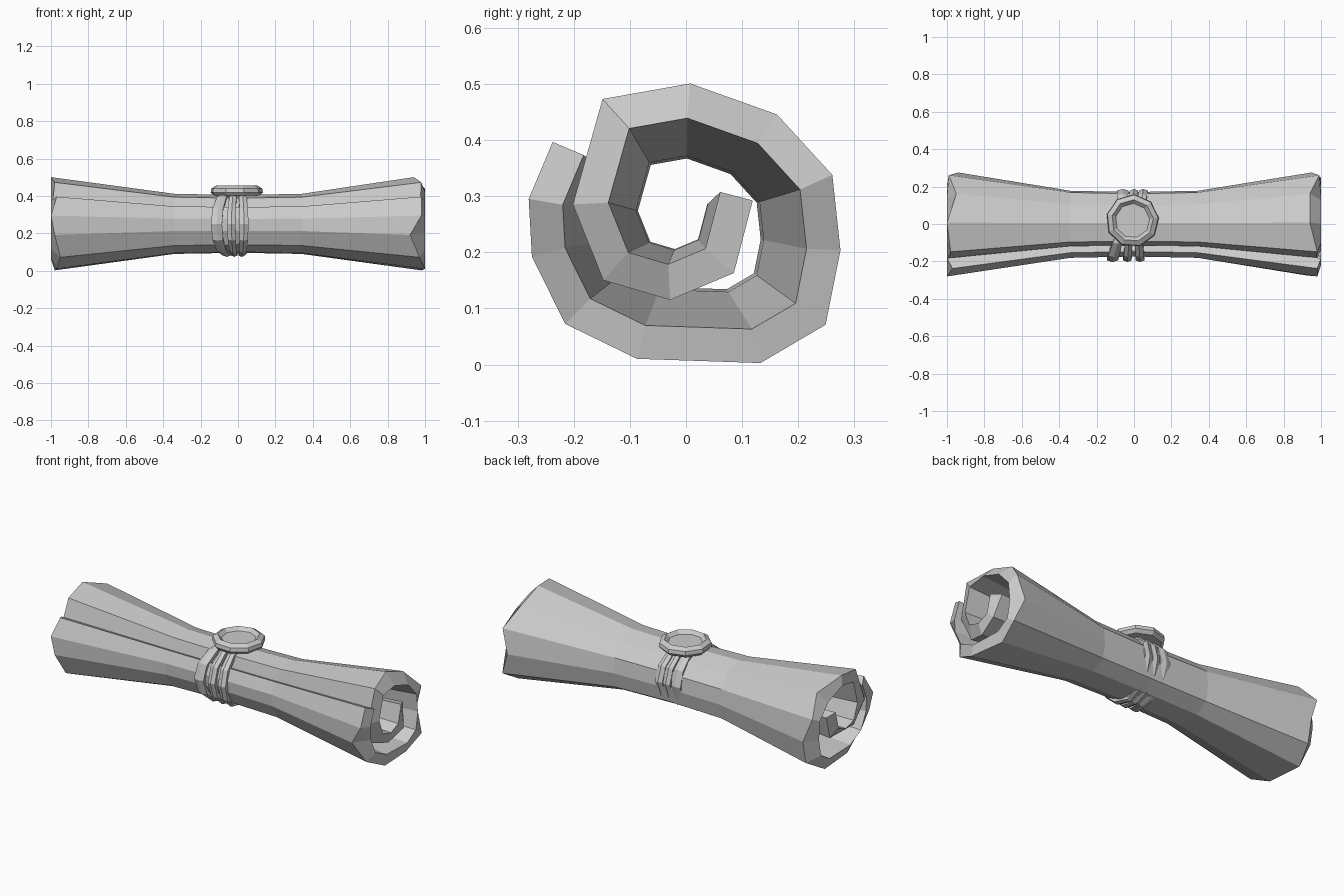
import bpy
import bmesh
from math import cos, sin, pi
from mathutils import Vector

if "Cube" in bpy.data.objects:
    bpy.data.objects.remove(bpy.data.objects["Cube"], do_unlink=True)

grey = bpy.data.materials.new("plain grey")
grey.use_nodes = True
grey.diffuse_color = (0.6, 0.6, 0.6, 1)
grey.node_tree.nodes["Principled BSDF"].inputs["Base Color"].default_value = grey.diffuse_color


def finish(name, bm):
    bmesh.ops.recalc_face_normals(bm, faces=bm.faces[:])
    mesh = bpy.data.meshes.new(name)
    bm.to_mesh(mesh)
    bm.free()
    mesh.materials.append(grey)
    ob = bpy.data.objects.new(name, mesh)
    bpy.context.collection.objects.link(ob)
    return ob


def bridge(bm, a, b):
    """Join two closed loops of vertices with quads."""
    n = len(a)
    for i in range(n):
        j = (i + 1) % n
        bm.faces.new((a[i], a[j], b[j], b[i]))


# Rolled sheet: centre line of the spiral as (y, z), outer flap to inner tongue
path = [Vector(p) for p in (
    (-.21, .385), (-.25, .29), (-.245, .2), (-.193, .095), (-.08, .04),
    (.125, .033), (.222, .09), (.245, .205), (.232, .325), (.145, .42),
    (.005, .47), (-.125, .447), (-.17, .287), (-.125, .175), (-.03, .147),
    (.06, .185), (.09, .3))]
HALF = 0.03
AXIS = Vector((0, .25))
outer, inner = [], []
for i, p in enumerate(path):
    before = (p - path[max(i - 1, 0)]).normalized()
    after = (path[min(i + 1, len(path) - 1)] - p).normalized()
    t = (before + after).normalized()
    bend = max(t.dot(after if after.length else before), 0.7)
    side = Vector((t.y, -t.x)) * HALF / bend
    outer.append(p + side)
    inner.append(p - side)

# Ragged ends: how far each outer corner is set back
setback = [.02, .02, .08, .03, .0, .02, .0, .05, .01, .06, .06, .02, .03, .05, .02, .0, .03]
n = len(path)
bm = bmesh.new()
sections = []
for x, scale in ((-1, 1), (-.34, .645), (0, .62), (.34, .645), (1, 1)):
    loop = []
    for k, p in enumerate(outer + inner[::-1]):
        q = AXIS + (p - AXIS) * scale
        px = x
        if abs(x) == 1 and k < n:
            px = x * (1 - setback[k if x > 0 else n - 1 - k])
        loop.append(bm.verts.new((px, q.x, q.y)))
    sections.append(loop)
for a, b in zip(sections, sections[1:]):
    bridge(bm, a, b)
for loop in (sections[0], sections[-1]):
    for i in range(n - 1):
        bm.faces.new((loop[i], loop[i + 1], loop[-2 - i], loop[-1 - i]))
finish("rolled_sheet", bm)


# Ribbon bands: fan out at the front, gather above and below
def band(name, pole, front, back, width):
    bm = bmesh.new()
    loops = []
    for i in range(12):
        a = 2 * pi * i / 12
        c = cos(a)
        x = pole + ((front if c > 0 else back) - pole) * abs(c)
        w = width * (0.35 + 0.15 * abs(c))
        loops.append([bm.verts.new((x + s * w, -.008 - r * c, .25 + .9 * r * sin(a)))
                      for s, r in ((-1, .165), (-1, .187), (0, .195), (1, .187), (1, .165))])
    for i in range(12):
        bridge(bm, loops[i], loops[(i + 1) % 12])
    return finish(name, bm)


band("ribbon_band_right", -.06, -.115, -.06, .06)
band("ribbon_band_middle", -.02, -.035, 0, .045)
band("ribbon_band_left", .02, .032, .05, .048)

# Seal: nine-sided disc with a raised rim and a sunken face
bm = bmesh.new()
rings = []
for r, z in ((.125, .402), (.142, .42), (.138, .441), (.112, .456), (.092, .437)):
    rings.append([bm.verts.new((-.008 + r * cos(2 * pi * (i + .15) / 9),
                                .018 + r * sin(2 * pi * (i + .15) / 9), z))
                  for i in range(9)])
for a, b in zip(rings, rings[1:]):
    bridge(bm, a, b)
bm.faces.new(rings[0])
bm.faces.new(rings[-1])
finish("seal", bm)
